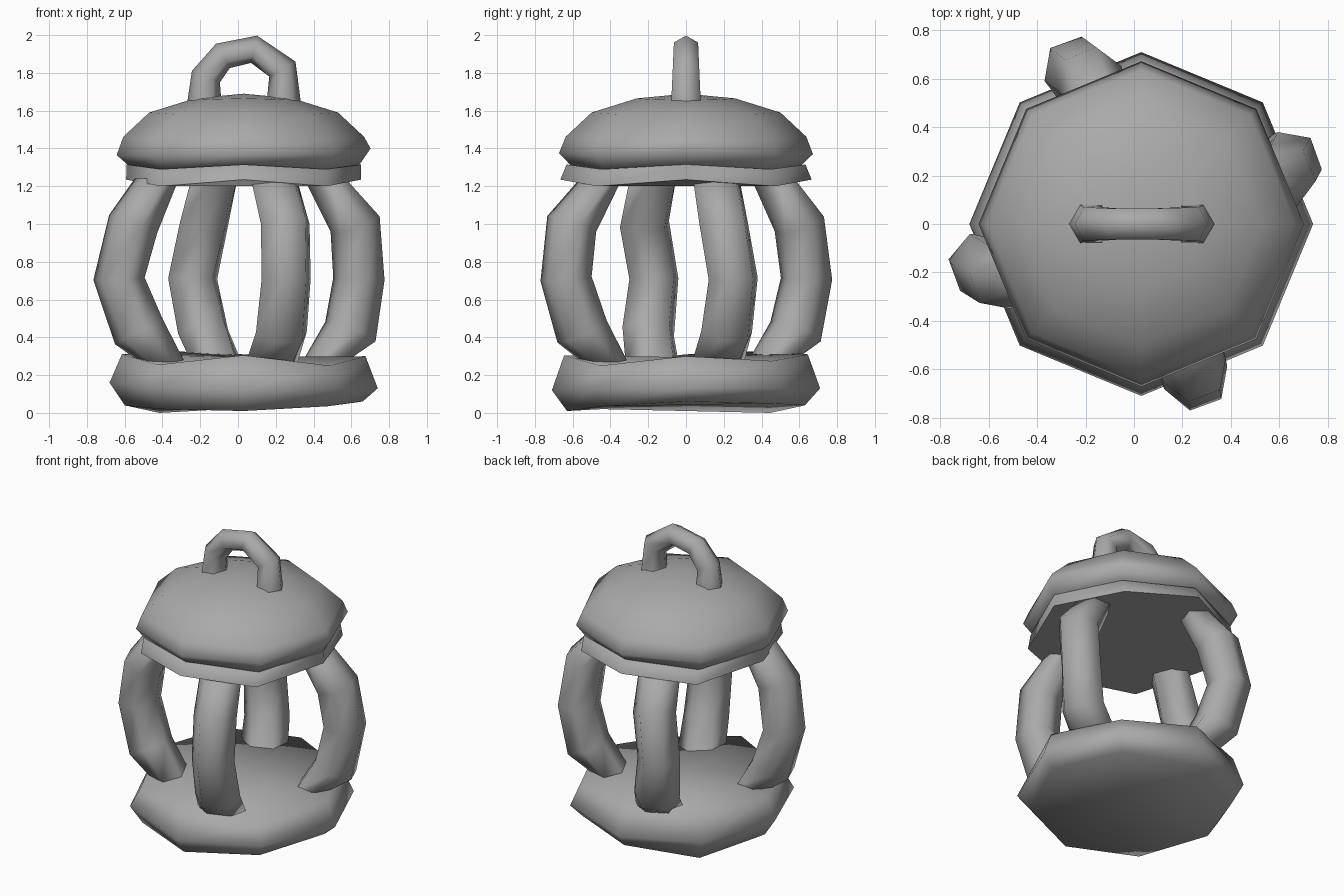
import bpy, bmesh
from math import cos, sin, pi, radians
from mathutils import Vector, Matrix

if "Cube" in bpy.data.objects:
    bpy.data.objects.remove(bpy.data.objects["Cube"])

grey = bpy.data.materials.new("weathered_grey")
grey.use_nodes = True
colour = (0.4, 0.4, 0.4, 1)
grey.diffuse_color = colour
bsdf = next(n for n in grey.node_tree.nodes if n.type == 'BSDF_PRINCIPLED')
bsdf.inputs["Base Color"].default_value = colour

CENTRE = 0.03   # the body sits slightly off the leg axis


def skin(name, rings, turn=0):
    """Bridge equal rings of points, cap both ends; a one-point ring is a tip."""
    bm = bmesh.new()
    loops = [[bm.verts.new(p) for p in ring] for ring in rings]
    for a, b in zip(loops, loops[1:]):
        n = len(a)
        for i in range(n):
            j = (i + 1) % n
            if len(b) == 1:
                bm.faces.new((a[i], a[j], b[0]))
            else:
                bm.faces.new((a[i], a[j], b[j], b[i]))
    for loop in (loops[0], loops[-1]):
        if len(loop) > 2:
            bm.faces.new(loop)
    bmesh.ops.recalc_face_normals(bm, faces=bm.faces[:])
    mesh = bpy.data.meshes.new(name)
    bm.to_mesh(mesh)
    bm.free()
    mesh.materials.append(grey)
    mesh.transform(Matrix.Rotation(turn, 4, 'Z'))
    obj = bpy.data.objects.new(name, mesh)
    bpy.context.collection.objects.link(obj)
    bpy.ops.object.select_all(action='DESELECT')
    obj.select_set(True)
    bpy.context.view_layer.objects.active = obj
    bpy.ops.object.shade_smooth_by_angle(angle=radians(78))


def octagon(r, heights, depth=1.0):
    """Octagon with a height per corner, starting at +x; depth stretches y."""
    return [(CENTRE + r * cos(i * pi / 4), depth * r * sin(i * pi / 4), z)
            for i, z in enumerate(heights)]


def wobble(axis, diagonal):
    return [axis, diagonal] * 4


def sweep(path, radii, twist):
    """Hexagon rings along an upright path, with both ends cut level."""
    pts = [Vector(p) for p in path]
    last = len(pts) - 1
    rings = []
    for i, (p, r) in enumerate(zip(pts, radii)):
        t = (pts[min(i + 1, last)] - pts[max(i - 1, 0)]).normalized()
        out = Vector((0, 1, 0)).cross(t).normalized()
        side = t.cross(out)
        ring = [p + r * (cos(a) * out + sin(a) * side)
                for a in (twist + k * pi / 3 for k in range(6))]
        if i in (0, last):
            for v in ring:
                v.z = p.z
        rings.append(ring)
    return rings


# Base slab with uneven corners
skin("base", [
    octagon(0.63, [0.06, 0.05, 0.04, 0.0, 0.04, 0.02, 0.01, 0.035]),
    octagon(0.71, [0.13, 0.13, 0.13, 0.14, 0.16, 0.14, 0.12, 0.13]),
    octagon(0.645, [0.30, 0.275, 0.31, 0.33, 0.31, 0.255, 0.305, 0.25]),
    [(CENTRE, 0, 0.295)],
])

# Flared band beneath the cap
skin("cap_band", [
    octagon(0.622, wobble(1.235, 1.20), 1.07),
    octagon(0.62, wobble(1.315, 1.29), 1.02),
])

# Domed cap
skin("cap", [
    octagon(0.61, wobble(1.31, 1.285)),
    octagon(0.672, [1.40, 1.37, 1.37, 1.365, 1.365, 1.36, 1.375, 1.37]),
    octagon(0.637, wobble(1.462, 1.45)),
    octagon(0.5, wobble(1.59, 1.58)),
    octagon(0.26, wobble(1.665, 1.66)),
    [(CENTRE, 0, 1.69)],
])

# Four bowed legs, a quarter turn apart: distance outward and sideways per joint
leg_heights = (0.27, 0.43, 0.71, 1.0, 1.24)
leg_radii = (0.15, 0.145, 0.138, 0.138, 0.132)
legs = {
    "left_leg": ((0.455, 0.595, 0.64, 0.62, 0.46), (0.17, 0.215, 0.25, 0.2, 0.16)),
    "back_leg": ((0.445, 0.58, 0.638, 0.6, 0.46), (0.115, 0.185, 0.24, 0.18, 0.125)),
    "right_leg": ((0.4, 0.525, 0.63, 0.555, 0.43), (0.18, 0.2, 0.17, 0.22, 0.175)),
    "front_leg": ((0.43, 0.55, 0.635, 0.605, 0.45), (0.18, 0.23, 0.255, 0.25, 0.19)),
}
for i, (name, (outward, sideways)) in enumerate(legs.items()):
    path = list(zip(outward, sideways, leg_heights))
    skin(name, sweep(path, leg_radii, radians(50)), i * pi / 2)

# Carrying handle, thicker at its feet
handle_path = [(-0.178, 0, 1.65), (-0.17, 0, 1.78), (-0.08, 0, 1.89),
               (0.085, 0, 1.925), (0.235, 0, 1.82), (0.242, 0, 1.65)]
skin("handle", sweep(handle_path, (0.09, 0.08, 0.074, 0.074, 0.08, 0.09), 0))
